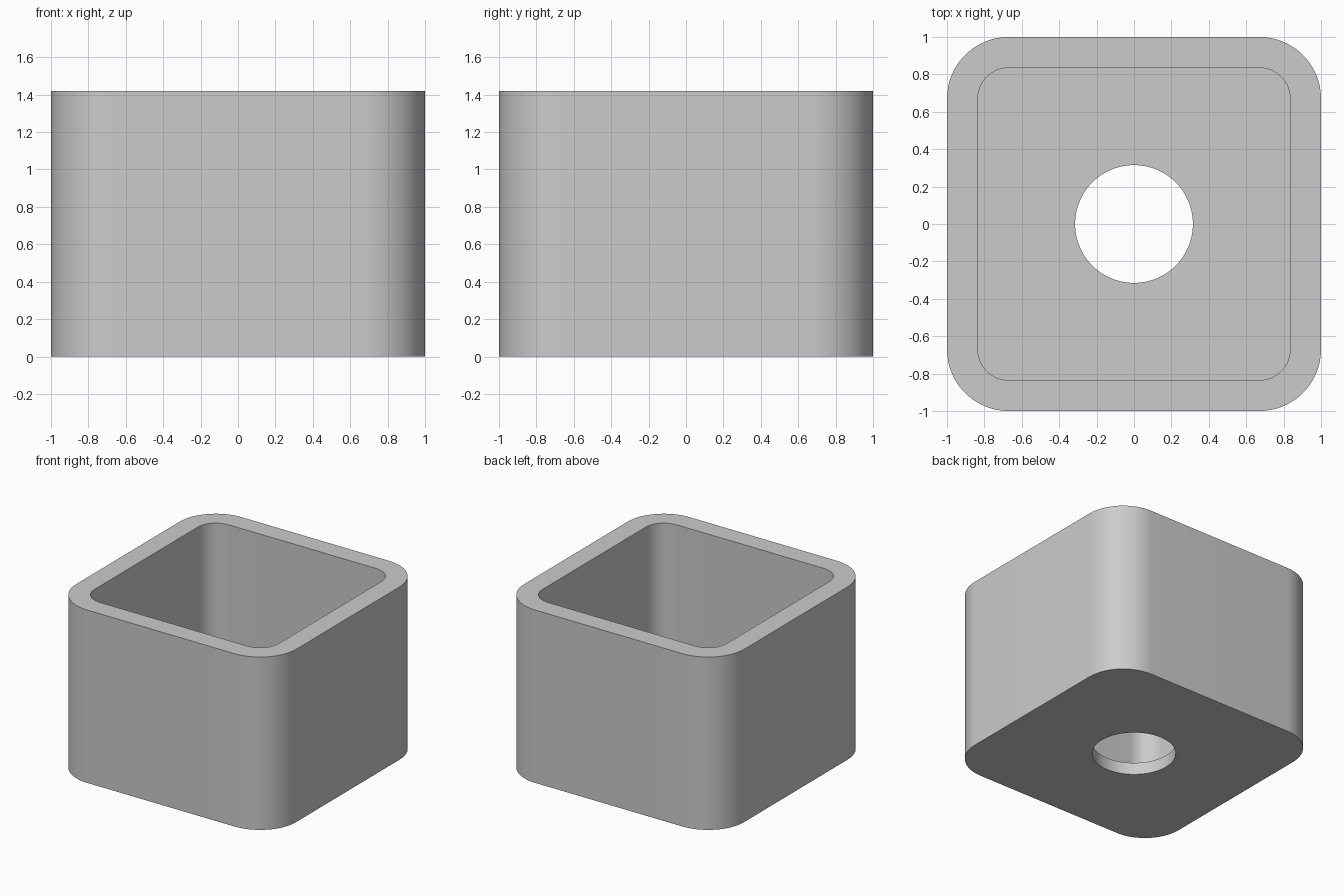
import bpy, bmesh
from math import cos, sin, pi, radians

if "Cube" in bpy.data.objects:
    bpy.data.objects.remove(bpy.data.objects["Cube"])

SEG = 16                 # steps per rounded corner
N = 4 * (SEG + 1)        # points in every ring
H, FLOOR = 1.42, 0.10


def rounded_square(half, radius):
    pts = []
    for q in range(4):
        mid = pi / 4 + q * pi / 2
        sx, sy = (1 if cos(mid) > 0 else -1), (1 if sin(mid) > 0 else -1)
        for i in range(SEG + 1):
            a = q * pi / 2 + i * pi / 2 / SEG
            pts.append((sx * (half - radius) + radius * cos(a),
                        sy * (half - radius) + radius * sin(a)))
    return pts


def circle(radius):
    return [(radius * cos((i + 0.5) * 2 * pi / N),
             radius * sin((i + 0.5) * 2 * pi / N)) for i in range(N)]


outer = rounded_square(1.0, 0.33)
inner = rounded_square(0.835, 0.165)
hole = circle(0.315)

# Planter pot: closed chain of rings over outside, rim, inside, floor, drain hole and base
bm = bmesh.new()
chain = [(outer, 0), (outer, H), (inner, H), (inner, FLOOR), (hole, FLOOR), (hole, 0)]
rings = [[bm.verts.new((x, y, z)) for x, y in pts] for pts, z in chain]
for r, ring in enumerate(rings):
    nxt = rings[(r + 1) % len(rings)]
    for i in range(N):
        j = (i + 1) % N
        bm.faces.new((ring[i], ring[j], nxt[j], nxt[i]))
bmesh.ops.recalc_face_normals(bm, faces=bm.faces)

mesh = bpy.data.meshes.new("square_pot")
bm.to_mesh(mesh)
bm.free()
pot = bpy.data.objects.new("square_pot", mesh)
bpy.context.collection.objects.link(pot)

# Smooth corners, crisp rims
bpy.context.view_layer.objects.active = pot
pot.select_set(True)
bpy.ops.object.shade_smooth_by_angle(angle=radians(30))
